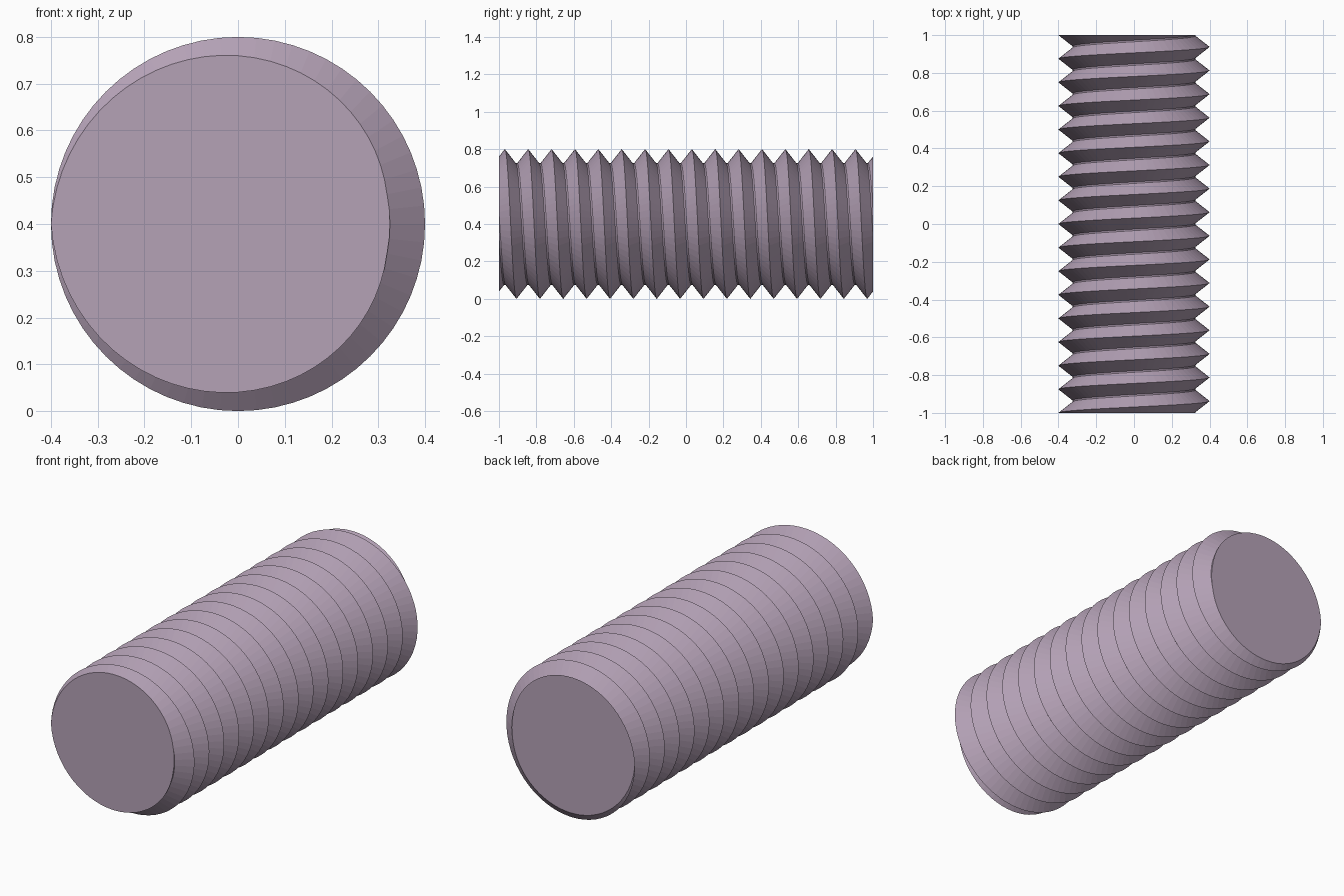
import bpy, bmesh, math

if "Cube" in bpy.data.objects:
    bpy.data.objects.remove(bpy.data.objects["Cube"])

SEGMENTS = 64          # sides per turn
PITCH = 0.125
TURNS = 16
HALF_LENGTH = 1.0
AXIS_Z = 0.4
# thread profile: (offset along the axis, radius) for crest and narrow flat root
PROFILE = [(0.0, 0.4), (PITCH / 2 - 0.004, 0.325), (PITCH / 2 + 0.004, 0.325)]

bm = bmesh.new()

# sweep the thread profile along a right-handed helix, overshooting both ends
rows = []
for s in range(-2 * SEGMENTS, (TURNS + 2) * SEGMENTS + 1):
    a = math.pi - 2 * math.pi * s / SEGMENTS
    y = -HALF_LENGTH + PITCH * s / SEGMENTS
    rows.append([bm.verts.new((r * math.cos(a), y + dy, AXIS_Z + r * math.sin(a)))
                 for dy, r in PROFILE])

# flanks and root, joined to the crest of the next turn
for s in range(len(rows) - SEGMENTS - 1):
    here = rows[s] + [rows[s + SEGMENTS][0]]
    after = rows[s + 1] + [rows[s + SEGMENTS + 1][0]]
    for j in range(3):
        bm.faces.new((here[j], here[j + 1], after[j + 1], after[j]))

# trim square at both ends and cap
for side in (-1, 1):
    bmesh.ops.bisect_plane(bm, geom=bm.verts[:] + bm.edges[:] + bm.faces[:], dist=1e-5,
                           plane_co=(0, side * HALF_LENGTH, 0),
                           plane_no=(0, side, 0), clear_outer=True)
loose = [v for v in bm.verts if not v.link_faces]
bmesh.ops.delete(bm, geom=loose, context='VERTS')
bmesh.ops.holes_fill(bm, edges=[e for e in bm.edges if e.is_boundary], sides=0)
bmesh.ops.recalc_face_normals(bm, faces=bm.faces[:])

mesh = bpy.data.meshes.new("threaded_rod")
bm.to_mesh(mesh)
bm.free()
rod = bpy.data.objects.new("threaded_rod", mesh)
bpy.context.collection.objects.link(rod)

# dusty mauve finish
mat = bpy.data.materials.new("mauve")
mat.diffuse_color = (0.46, 0.36, 0.47, 1)
mat.use_nodes = True
mat.node_tree.nodes["Principled BSDF"].inputs["Base Color"].default_value = mat.diffuse_color
mesh.materials.append(mat)
